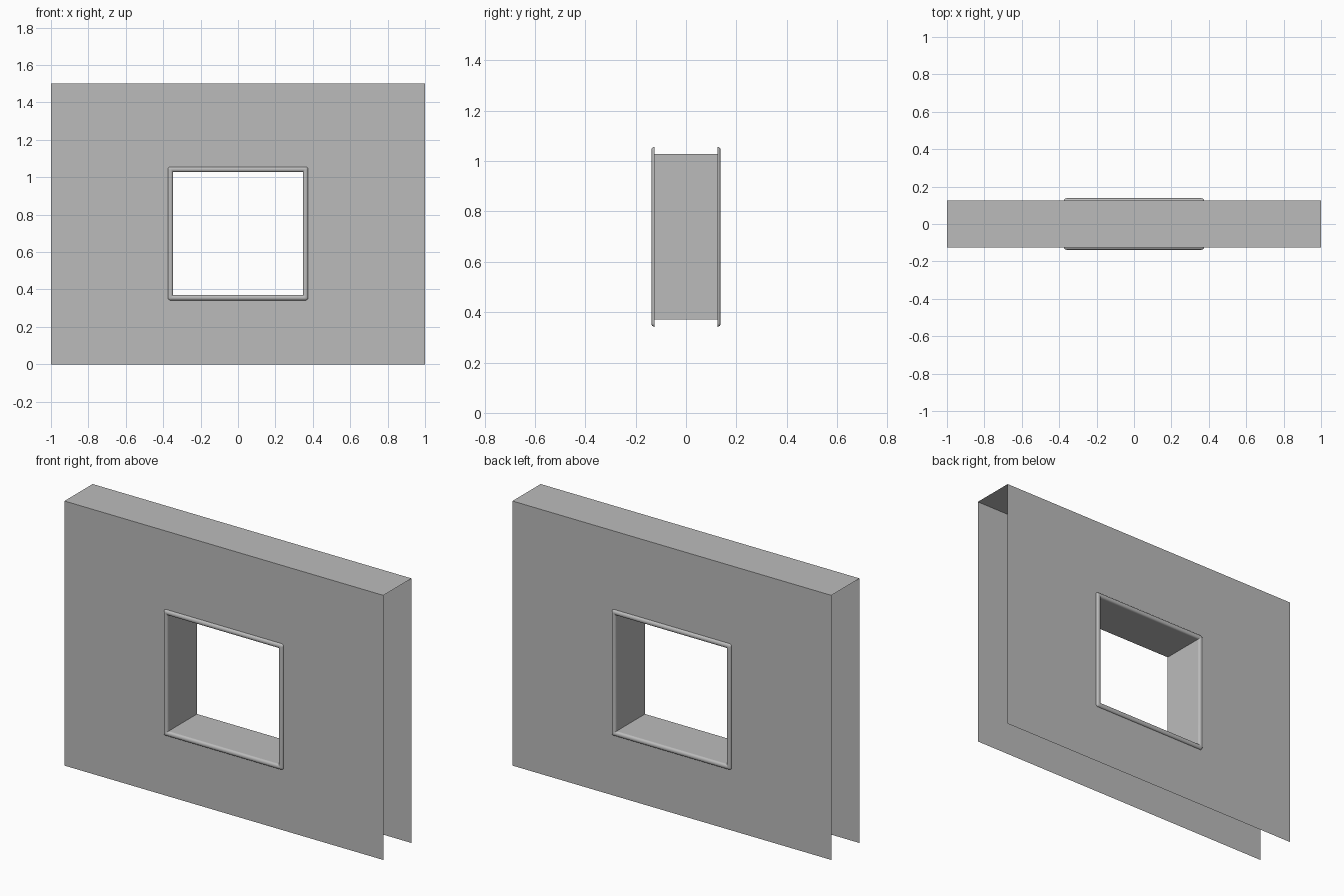
import bpy
import bmesh
from math import sin, cos, pi, radians

cube = bpy.data.objects.get("Cube")
if cube:
    bpy.data.objects.remove(cube, do_unlink=True)

WIDTH, HEIGHT, DEPTH = 2.0, 1.5, 0.252
HALF_W, HALF_D = WIDTH / 2, DEPTH / 2
OPEN_X, OPEN_LOW, OPEN_HIGH = 0.347, 0.37, 1.028   # window opening
TRIM_WIDTH, TRIM_DEPTH = 0.028, 0.0118
MID_Z = (OPEN_LOW + OPEN_HIGH) / 2
OPEN_Z = (OPEN_HIGH - OPEN_LOW) / 2

grey = bpy.data.materials.new("plain_grey")
grey.use_nodes = True
colour = (0.5, 0.5, 0.5, 1)
grey.diffuse_color = colour
grey.node_tree.nodes["Principled BSDF"].inputs["Base Color"].default_value = colour


def make_object(name, bm, smooth=False):
    mesh = bpy.data.meshes.new(name)
    bm.to_mesh(mesh)
    bm.free()
    obj = bpy.data.objects.new(name, mesh)
    bpy.context.collection.objects.link(obj)
    mesh.materials.append(grey)
    if smooth:
        bpy.ops.object.select_all(action="DESELECT")
        obj.select_set(True)
        bpy.context.view_layer.objects.active = obj
        bpy.ops.object.shade_smooth_by_angle(angle=radians(40))
    return obj


def rectangle(bm, half_x, low, high, y):
    corners = ((-half_x, low), (half_x, low), (half_x, high), (-half_x, high))
    return [bm.verts.new((x, y, z)) for x, z in corners]


def bridge(bm, a, b, flip=False):
    """Join two closed rings of equal length with quads."""
    for i in range(len(a)):
        j = (i + 1) % len(a)
        quad = (a[i], a[j], b[j], b[i])
        bm.faces.new(quad[::-1] if flip else quad)


# Wall shell: front and back sheets with a hole, and a top, open at ends and bottom
bm = bmesh.new()
sheets = []
for side in (-1, 1):
    outer = rectangle(bm, HALF_W, 0, HEIGHT, side * HALF_D)
    inner = rectangle(bm, OPEN_X, OPEN_LOW, OPEN_HIGH, side * HALF_D)
    bridge(bm, outer, inner, flip=side > 0)
    sheets.append(outer)
front, back = sheets
bm.faces.new((front[3], front[2], back[2], back[3]))
make_object("wall_shell", bm)

# Lining of the opening, facing inwards
bm = bmesh.new()
rings = [rectangle(bm, OPEN_X, OPEN_LOW, OPEN_HIGH, s * HALF_D) for s in (-1, 1)]
bridge(bm, rings[0], rings[1])
make_object("opening_lining", bm)


# Rounded trim around the opening
def trim_ring(bm, offset, y, steps=6):
    """Rectangle grown by offset, its corners rounded in proportion."""
    radius = 0.45 * offset + 0.0005
    cx, cz = OPEN_X + offset - radius, OPEN_Z + offset - radius
    ring = []
    for quarter, (sx, sz) in enumerate(((1, 1), (-1, 1), (-1, -1), (1, -1))):
        for k in range(steps + 1):
            a = (quarter + k / steps) * pi / 2
            ring.append(bm.verts.new((sx * cx + radius * cos(a), y,
                                      MID_Z + sz * cz + radius * sin(a))))
    return ring


for side, name in ((-1, "front_trim"), (1, "back_trim")):
    bm = bmesh.new()
    rings = []
    for i in range(11):
        a = pi * i / 10
        offset = TRIM_WIDTH * (1 - cos(a)) / 2
        rings.append(trim_ring(bm, offset, side * (HALF_D + TRIM_DEPTH * sin(a))))
    for a, b in zip(rings, rings[1:]):
        bridge(bm, a, b)
    bmesh.ops.recalc_face_normals(bm, faces=bm.faces)
    # Keep the outer surface facing away from the wall
    crown = max(bm.faces, key=lambda f: side * f.calc_center_median().y)
    if crown.normal.y * side < 0:
        bmesh.ops.reverse_faces(bm, faces=bm.faces)
    make_object(name, bm, smooth=True)
